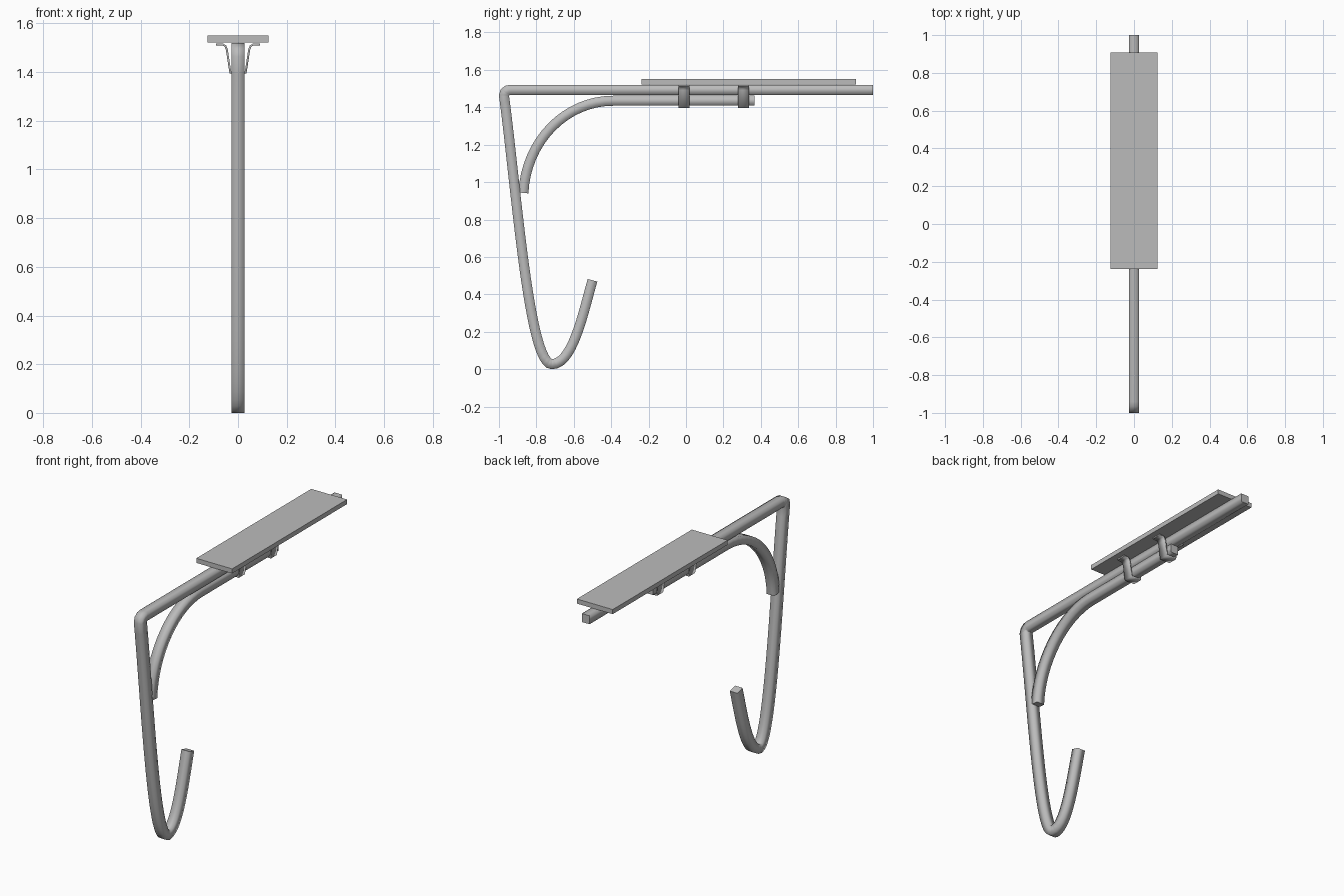
import bpy, bmesh, math
from mathutils import Vector

if "Cube" in bpy.data.objects:
    bpy.data.objects.remove(bpy.data.objects["Cube"])

grey = bpy.data.materials.new("metal_grey")
grey.diffuse_color = (0.5, 0.5, 0.5, 1)
grey.use_nodes = True
grey.node_tree.nodes["Principled BSDF"].inputs["Base Color"].default_value = grey.diffuse_color


def finish(name, bm):
    bmesh.ops.recalc_face_normals(bm, faces=bm.faces)
    me = bpy.data.meshes.new(name)
    bm.to_mesh(me)
    bm.free()
    me.materials.append(grey)
    ob = bpy.data.objects.new(name, me)
    bpy.context.collection.objects.link(ob)
    return ob


def bezier(p0, p1, p2, p3, n):
    p0, p1, p2, p3 = map(Vector, (p0, p1, p2, p3))
    return [p0 * (1 - t)**3 + p1 * 3 * t * (1 - t)**2 + p2 * 3 * t * t * (1 - t) + p3 * t**3
            for t in [i / n for i in range(n + 1)]]


def sweep(name, path, half_thick, lo, hi, place):
    """Rectangular bar along a flat path; place(u, v, w) maps to 3D."""
    pts = [Vector(p) for p in path]
    segs = [(b - a).normalized() for a, b in zip(pts, pts[1:])]
    bm = bmesh.new()
    rings = []
    for i, p in enumerate(pts):
        a, b = segs[max(i - 1, 0)], segs[min(i, len(segs) - 1)]
        t = (a + b).normalized()
        n = Vector((-t.y, t.x)) * half_thick / max(t.dot(a), 0.5)
        rings.append([bm.verts.new(place(*(p + n * s), w))
                      for s, w in ((1, lo), (1, hi), (-1, hi), (-1, lo))])
    for r, q in zip(rings, rings[1:]):
        for k in range(4):
            bm.faces.new((r[k], r[(k + 1) % 4], q[(k + 1) % 4], q[k])).smooth = True
    # flat end caps with sharp rims
    for r in (rings[0], rings[-1]):
        cap = bm.faces.new(r)
        for e in cap.edges:
            e.smooth = False
    return finish(name, bm)


H = 0.0267  # half width of the square bars


def side(u, v, w):
    return (w, u, v)


# Main bar: long arm, tight rounded corner, leg and hook
arm = [(1, 1.493), (-0.938, 1.493), (-0.955, 1.490), (-0.968, 1.480), (-0.973, 1.462)]
leg = bezier((-0.973, 1.462), (-0.905, 0.95), (-0.84, H), (-0.717, H), 24)
hook = bezier((-0.717, H), (-0.605, H), (-0.55, 0.30), (-0.50, 0.475), 14)
sweep("hook_bar", arm + leg[1:] + hook[1:], H, -H, H, side)

# Curved brace below the arm
brace = [(0.366, 1.435)]
for i in range(17):
    a = math.radians(90 + 87 * i / 16)
    brace.append((-0.39 + 0.48 * math.cos(a), 0.915 + 0.52 * math.sin(a)))
sweep("curved_brace", brace, H, -H, H, side)

# Flared straps wrapping both bars
half = [(0.09, 1.514), (0.062, 1.513), (0.052, 1.507), (0.046, 1.492), (0.0315, 1.399)]
strap = [(-x, z) for x, z in half] + half[::-1]
for i, y in enumerate((-0.011, 0.308)):
    sweep(f"strap_{i + 1}", strap, 0.004, y - 0.03, y + 0.03,
          lambda u, v, w: (u, w, v))

# Flat mounting plate
bm = bmesh.new()
bmesh.ops.create_cube(bm, size=1)
for v in bm.verts:
    v.co = (v.co.x * 0.25, 0.336 + v.co.y * 1.146, 1.536 + v.co.z * 0.029)
finish("mounting_plate", bm)
